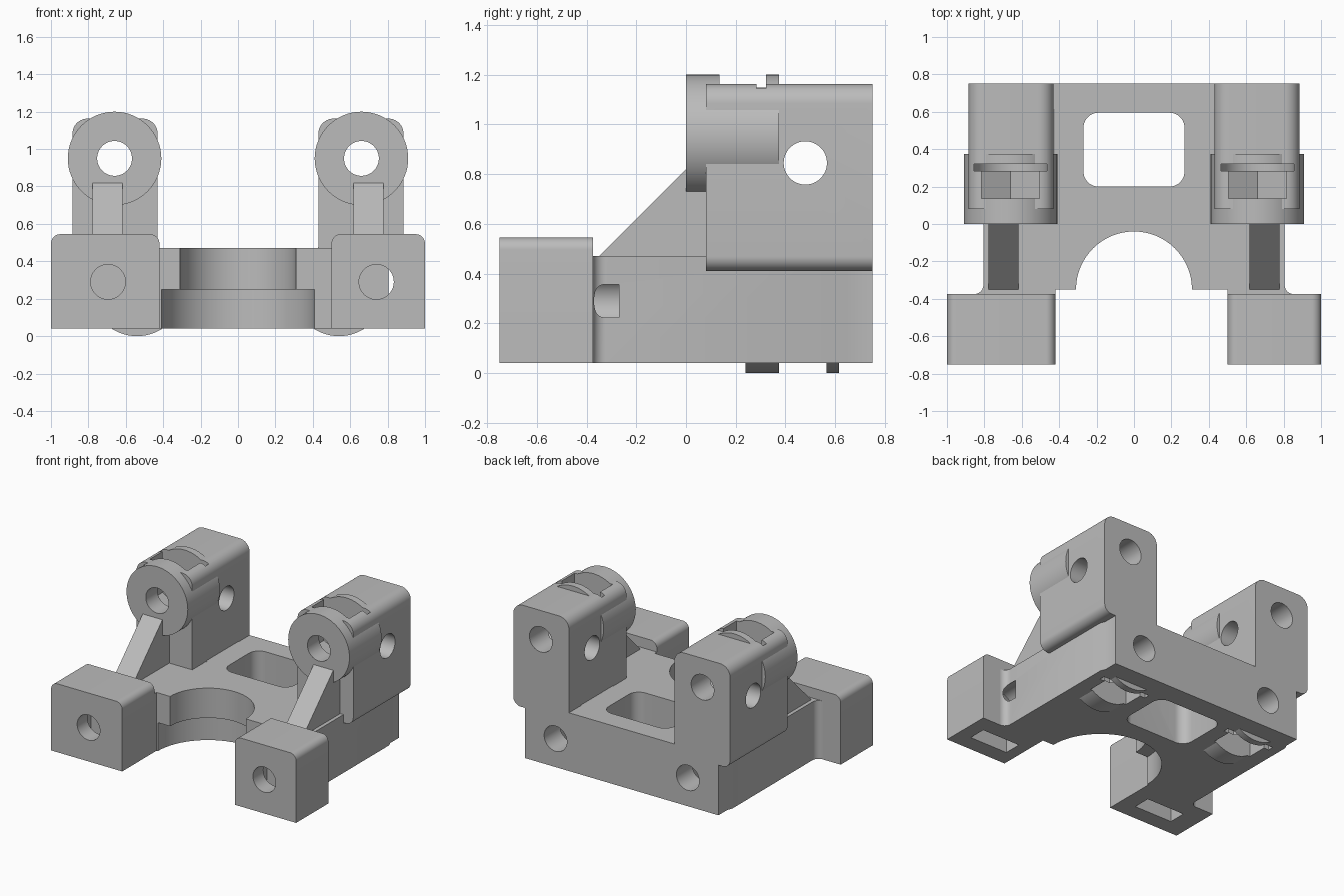
import bpy, bmesh
from math import sin, cos, radians, sqrt

cube = bpy.data.objects.get("Cube")
if cube:
    bpy.data.objects.remove(cube, do_unlink=True)

grey = bpy.data.materials.new("plain_grey")
grey.use_nodes = True
colour = (0.5, 0.5, 0.5, 1)
grey.diffuse_color = colour
for node in grey.node_tree.nodes:
    if node.type == 'BSDF_PRINCIPLED':
        node.inputs["Base Color"].default_value = colour

BOTTOM = 0.04      # underside of plate and blocks
AXIS_X = 0.66      # upper bores
AXIS_Z = 0.95
LOW_X = 0.54       # lower bores
LOW_Z = 0.25
BORE = 0.093
RING = 0.25


def arc(cx, cy, r, a0, a1, n=10):
    """Points along an arc, angles in degrees."""
    angles = [radians(a0 + (a1 - a0) * i / n) for i in range(n + 1)]
    return [(cx + r * cos(a), cy + r * sin(a)) for a in angles]


def circle(cx, cy, r):
    return arc(cx, cy, r, 0, 360, 64)[:-1]


def rounded(x0, y0, x1, y1, radii):
    """Rectangle with its own radius at each corner, from lower left counter-clockwise."""
    corners = [(x0, y0, 1, 1), (x1, y0, -1, 1), (x1, y1, -1, -1), (x0, y1, 1, -1)]
    pts = []
    for i, ((x, y, sx, sy), r) in enumerate(zip(corners, radii)):
        start = 180 + 90 * i
        pts += arc(x + sx * r, y + sy * r, r, start, start + 90) if r else [(x, y)]
    return pts


def prism(name, pts, axis, lo, hi):
    """Extrude a flat profile along one axis."""
    place = {'x': lambda u, v, w: (w, u, v),
             'y': lambda u, v, w: (u, w, v),
             'z': lambda u, v, w: (u, v, w)}[axis]
    bm = bmesh.new()
    ends = [[bm.verts.new(place(u, v, w)) for u, v in pts] for w in (lo, hi)]
    for ring in ends:
        bm.faces.new(ring)
    for i in range(len(pts)):
        j = (i + 1) % len(pts)
        bm.faces.new((ends[0][i], ends[0][j], ends[1][j], ends[1][i]))
    bmesh.ops.recalc_face_normals(bm, faces=bm.faces)
    mesh = bpy.data.meshes.new(name)
    bm.to_mesh(mesh)
    bm.free()
    mesh.materials.append(grey)
    obj = bpy.data.objects.new(name, mesh)
    bpy.context.collection.objects.link(obj)
    return obj


cutters = []


def cutter(pts, axis, lo, hi):
    obj = prism("cutter", pts, axis, lo, hi)
    obj.hide_render = True
    cutters.append(obj)
    return obj


def nut_pocket(x, z, up, y0, y1):
    """Hexagonal nut trap, open towards up (1) or down (-1)."""
    w = 0.155
    side, tip = w / sqrt(3), 2 * w / sqrt(3)
    pts = [(x - w, z + up * 0.4), (x - w, z - up * side), (x, z - up * tip),
           (x + w, z - up * side), (x + w, z + up * 0.4)]
    return cutter(pts, 'y', y0, y1)


def washer_pocket(x, z, up, y0, y1):
    """Round-ended slot, open towards up (1) or down (-1)."""
    w = 0.195
    ends = arc(x, z, w, 180, 180 + up * 180, 24)
    return cutter(ends + [(x + w, z + up * 0.4), (x - w, z + up * 0.4)], 'y', y0, y1)


def cut(obj, tools):
    for tool in tools:
        mod = obj.modifiers.new("cut", 'BOOLEAN')
        mod.operation = 'DIFFERENCE'
        mod.solver = 'EXACT'
        mod.object = tool
    bpy.context.view_layer.update()
    graph = bpy.context.evaluated_depsgraph_get()
    mesh = bpy.data.meshes.new_from_object(obj.evaluated_get(graph))
    obj.modifiers.clear()
    obj.data = mesh


parts = []

# Base plate outline, with fillets into the front blocks
outline = []
for s, inner in ((1, 0.5), (-1, 0.42)):
    half = [(inner, -0.35), (inner, -0.39), (0.855, -0.39)]
    half += arc(0.855, -0.325, 0.05, 270, 180)
    half += [(0.805, 0.61), (0.79, 0.645), (0.79, 0.75)]
    half = [(s * x, y) for x, y in half]
    outline += half if s > 0 else half[::-1]
base = prism("base_plate", outline, 'z', BOTTOM, 0.47)
parts.append(base)
base_tools = [
    cutter(circle(0, -0.35, 0.31), 'z', -0.1, 0.6),
    cutter(circle(0, -0.35, 0.41), 'z', -0.1, 0.25),
    cutter(rounded(-0.27, 0.2, 0.27, 0.595, [0.08] * 4), 'z', -0.1, 0.6),
]

cross_hole = cutter(circle(0.48, 0.845, 0.087), 'x', -1.2, 1.2)

for side, s in (("left", 1), ("right", -1)):
    x, low = s * AXIS_X, s * LOW_X

    # Upper bore, nut trap and washer slot
    upper = [cutter(circle(x, AXIS_Z, BORE), 'y', -0.1, 0.9),
             nut_pocket(x, AXIS_Z, 1, 0.135, 0.3),
             washer_pocket(x, AXIS_Z, 1, 0.283, 0.322)]

    # Tower
    x0, x1 = sorted((s * 0.43, s * 0.885))
    bottom = [0, 0.06] if s > 0 else [0.06, 0]
    tower = prism(side + "_tower", rounded(x0, 0.41, x1, 1.163, bottom + [0.08, 0.08]),
                  'y', 0.08, 0.75)
    cut(tower, upper + [cross_hole])

    # Round collar at the tower front
    collar = prism(side + "_collar", circle(x, AXIS_Z, RING), 'y', 0, 0.375)
    cut(collar, upper)

    # Sloping rib from plate to collar
    g0, g1 = sorted((s * 0.617, s * 0.778))
    rib = prism(side + "_rib", [(-0.35, 0.46), (-0.35, 0.47), (0, 0.82), (0.1, 0.82),
                                (0.1, 0.46)], 'x', g0, g1)

    # Lower bore housing under the plate
    lower = [cutter(circle(low, LOW_Z, BORE), 'y', 0.28, 0.9),
             nut_pocket(low, LOW_Z, -1, 0.375, 0.53),
             washer_pocket(low, LOW_Z, -1, 0.523, 0.565)]
    housing = prism(side + "_lower_housing", circle(low, LOW_Z, RING), 'y', 0.24, 0.615)
    cut(housing, lower)

    # Front block with screw hole and nut slot
    hole_x = 0.74 if s > 0 else -0.695
    b0, b1 = (0.5, 1) if s > 0 else (-1, -0.42)
    screw = cutter(circle(hole_x, 0.29, BORE), 'y', -0.9, -0.27)
    block = prism(side + "_front_block", rounded(b0, BOTTOM, b1, 0.545, [0, 0, 0.05, 0.05]),
                  'y', -0.75, -0.375)
    cut(block, [screw, nut_pocket(hole_x, 0.29, -1, -0.63, -0.5)])

    base_tools += lower + [screw]
    parts += [tower, collar, rib, housing, block]

cut(base, base_tools)

for tool in cutters:
    bpy.data.objects.remove(tool, do_unlink=True)

# Smooth the curves and keep the edges sharp
bpy.ops.object.select_all(action='DESELECT')
for part in parts:
    part.select_set(True)
bpy.context.view_layer.objects.active = base
bpy.ops.object.shade_smooth_by_angle(angle=radians(30))
